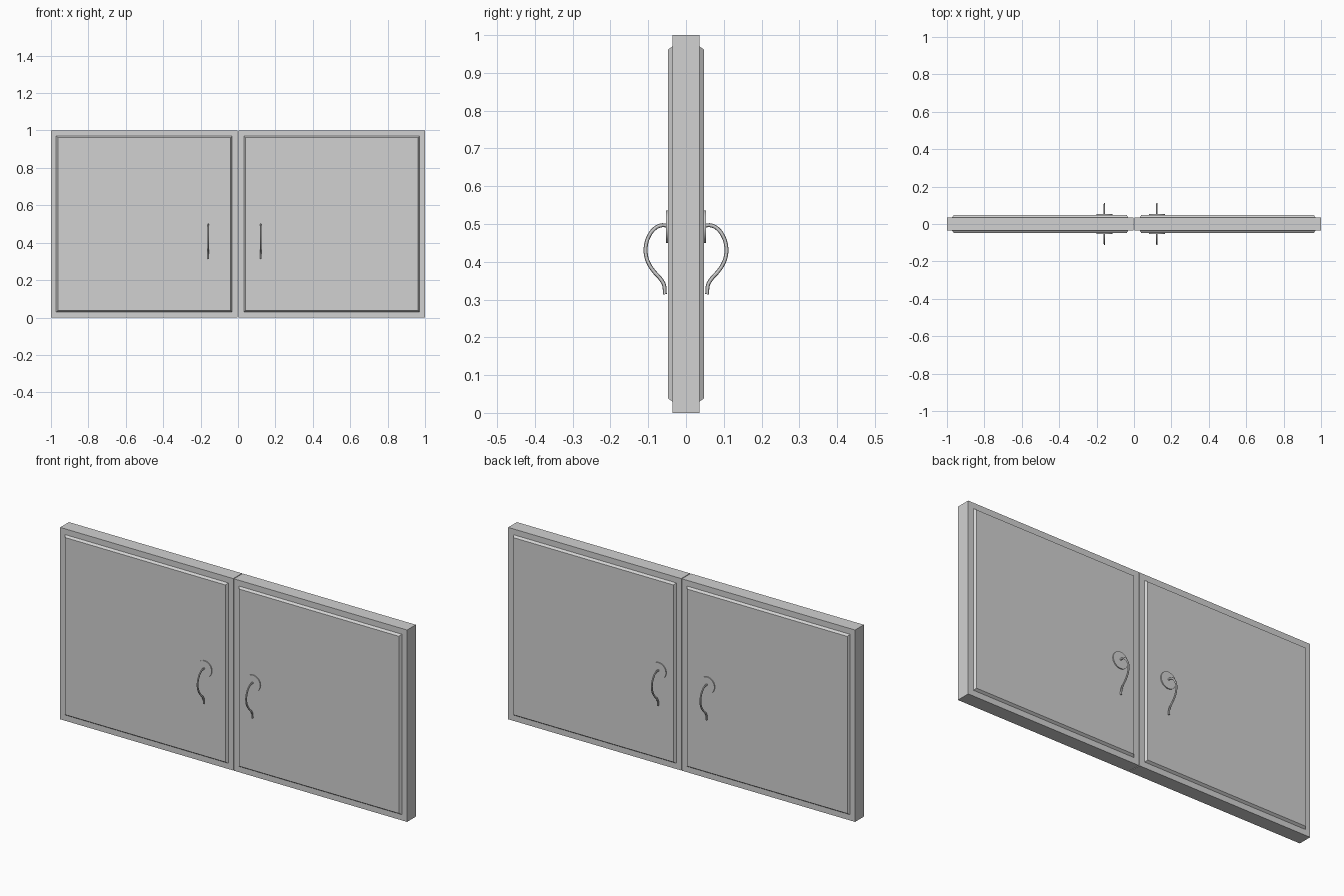
import bpy, bmesh, math
from mathutils import Matrix

cube = bpy.data.objects.get("Cube")
if cube:
    bpy.data.objects.remove(cube, do_unlink=True)


def make_material(name, rgb):
    mat = bpy.data.materials.new(name)
    mat.use_nodes = True
    mat.diffuse_color = (*rgb, 1)
    mat.node_tree.nodes["Principled BSDF"].inputs["Base Color"].default_value = (*rgb, 1)
    return mat


grey = make_material("light grey", (0.64, 0.64, 0.64))


def add_object(name, bm):
    bmesh.ops.recalc_face_normals(bm, faces=bm.faces)
    mesh = bpy.data.meshes.new(name)
    bm.to_mesh(mesh)
    bm.free()
    mesh.materials.append(grey)
    obj = bpy.data.objects.new(name, mesh)
    bpy.context.collection.objects.link(obj)
    return obj


def select_only(obj):
    bpy.ops.object.select_all(action='DESELECT')
    obj.select_set(True)
    bpy.context.view_layer.objects.active = obj


HALF = 0.036      # half thickness of the door slab
RAISED = 0.048    # outer face of the raised panels
GAP = 0.002       # half of the seam between the doors


def door(name, x0, x1, px0, px1):
    # Slab with a chamfered raised panel inset into both broad faces
    bm = bmesh.new()
    bmesh.ops.create_cube(bm, size=1, matrix=Matrix.Translation(((x0 + x1) / 2, 0, 0.5))
                          @ Matrix.Diagonal((x1 - x0, 2 * HALF, 1, 1)))
    bm.normal_update()
    for face in [f for f in bm.faces if abs(f.normal.y) > 0.9]:
        side = 1 if face.normal.y > 0 else -1
        bmesh.ops.inset_region(bm, faces=[face], thickness=0.03)
        for v in face.verts:                      # foot of the chamfer
            v.co.x = px0 if v.co.x < (x0 + x1) / 2 else px1
            v.co.z = 0.03 if v.co.z < 0.5 else 0.97
        bmesh.ops.inset_region(bm, faces=[face], thickness=0.012)
        for v in face.verts:                      # lift the panel
            v.co.y = side * RAISED
    add_object(name, bm)


door("right_door", -1, -GAP, -0.972, -0.031)
door("left_door", GAP, 1, 0.031, 0.97)

# Curved lever profile: distance from the door centre plane, height
PATH = [(0.048, 0.496), (0.068, 0.496), (0.084, 0.487), (0.097, 0.470),
        (0.106, 0.444), (0.106, 0.418), (0.097, 0.392), (0.082, 0.371),
        (0.066, 0.353), (0.058, 0.338), (0.056, 0.314)]


def handle(name, x, side):
    # Thin round backplate
    bm = bmesh.new()
    turn = Matrix.Rotation(math.pi / 2, 4, 'X')
    bmesh.ops.create_cone(bm, cap_ends=True, segments=32, radius1=0.043, radius2=0.043,
                          depth=0.007,
                          matrix=Matrix.Translation((x, side * 0.0495, 0.493)) @ turn)
    select_only(add_object(name + "_backplate", bm))
    bpy.ops.object.shade_smooth_by_angle(angle=math.radians(40))

    # Bar with a slightly narrow section, swept along the lever profile
    curve = bpy.data.curves.new(name + "_lever", 'CURVE')
    curve.dimensions = '3D'
    curve.bevel_depth = 0.0052
    curve.bevel_resolution = 2
    curve.use_fill_caps = True
    curve.resolution_u = 4
    spline = curve.splines.new('BEZIER')
    spline.bezier_points.add(len(PATH) - 1)
    for point, (y, z) in zip(spline.bezier_points, PATH):
        point.co = (0, side * y, z)
        point.handle_left_type = point.handle_right_type = 'AUTO'
    curve.materials.append(grey)
    lever = bpy.data.objects.new(name + "_lever", curve)
    lever.location.x = x
    lever.scale.x = 0.75
    bpy.context.collection.objects.link(lever)
    select_only(lever)
    bpy.ops.object.convert(target='MESH')
    bpy.ops.object.shade_smooth_by_angle(angle=math.radians(40))


for door_name, x in (("right", -0.158), ("left", 0.122)):
    for face_name, side in (("front", -1), ("back", 1)):
        handle(f"{door_name}_{face_name}_handle", x, side)
